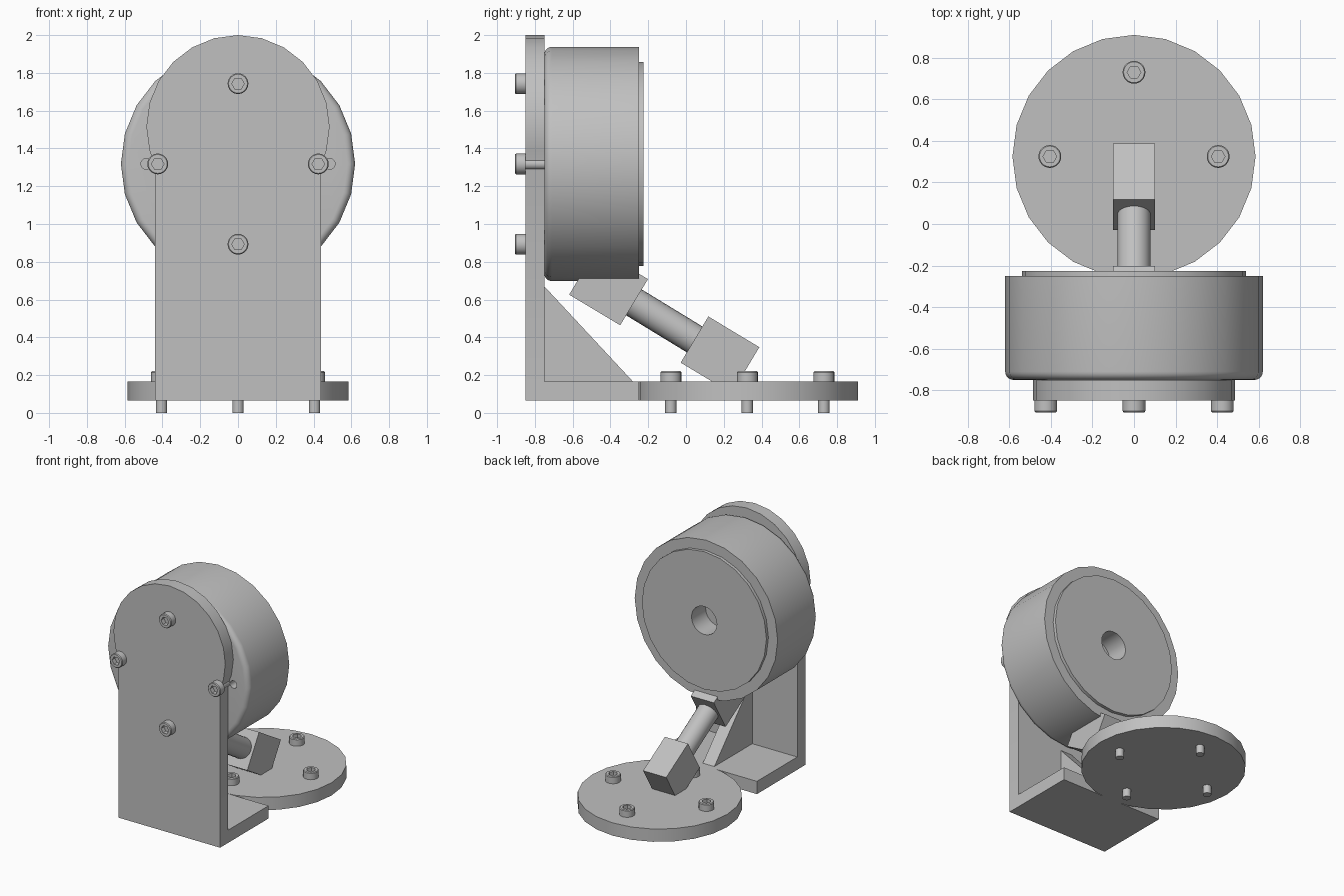
import bpy, bmesh
from math import radians, sin, cos, pi, degrees
from mathutils import Matrix, Vector

old = bpy.data.objects.get("Cube")
if old:
    bpy.data.objects.remove(old, do_unlink=True)

grey = bpy.data.materials.new("light_grey")
grey.use_nodes = True
colour = (0.53, 0.53, 0.53, 1)
grey.diffuse_color = colour
grey.node_tree.nodes["Principled BSDF"].inputs["Base Color"].default_value = colour

SIDES = 24
FACE_FRONT = Matrix.Rotation(radians(90), 4, "X")   # turns local z to -y


def smooth(ob):
    bpy.ops.object.select_all(action="DESELECT")
    ob.select_set(True)
    bpy.context.view_layer.objects.active = ob
    bpy.ops.object.shade_smooth_by_angle(angle=radians(30))


def finish(name, bm, matrix=Matrix()):
    bmesh.ops.recalc_face_normals(bm, faces=bm.faces)
    mesh = bpy.data.meshes.new(name)
    bm.to_mesh(mesh)
    bm.free()
    mesh.materials.append(grey)
    ob = bpy.data.objects.new(name, mesh)
    ob.matrix_world = matrix
    bpy.context.collection.objects.link(ob)
    smooth(ob)
    return ob


def lathe(name, profile, matrix=Matrix()):
    """Rings of (radius, height[, hexagonal]) joined up and capped at both ends."""
    bm = bmesh.new()
    rings = []
    for r, h, *hexagonal in profile:
        ring = []
        for i in range(SIDES):
            a = 2 * pi * i / SIDES
            rad = r
            if hexagonal:
                rad = r * cos(pi / 6) / cos(a % (pi / 3) - pi / 6)
            ring.append(bm.verts.new((rad * cos(a), rad * sin(a), h)))
        rings.append(ring)
    for lo, hi in zip(rings, rings[1:]):
        for i in range(SIDES):
            j = (i + 1) % SIDES
            bm.faces.new((lo[i], lo[j], hi[j], hi[i]))
    bm.faces.new(rings[0])
    bm.faces.new(rings[-1])
    return finish(name, bm, matrix)


def prism(name, points, offset):
    """Flat outline pushed along the offset vector."""
    bm = bmesh.new()
    face = bm.faces.new([bm.verts.new(p) for p in points])
    out = bmesh.ops.extrude_face_region(bm, geom=[face], use_keep_orig=True)
    verts = [g for g in out["geom"] if isinstance(g, bmesh.types.BMVert)]
    bmesh.ops.translate(bm, verts=verts, vec=offset)
    return finish(name, bm)


def box(name, size, matrix):
    bm = bmesh.new()
    bmesh.ops.create_cube(bm, size=1)
    bmesh.ops.scale(bm, verts=bm.verts, vec=size)
    return finish(name, bm, matrix)


# Upright bracket: round-headed plate, foot and gusset
W, HEAD_R, HEAD_Z = 0.44, 0.485, 1.515
neck = HEAD_Z - (HEAD_R ** 2 - W ** 2) ** 0.5
outline = [(-W, -0.85, 0.065), (W, -0.85, 0.065), (W, -0.85, neck)]
for deg in range(-15, 196, 15):
    a = radians(deg)
    outline.append((HEAD_R * cos(a), -0.85, HEAD_Z + HEAD_R * sin(a)))
outline.append((-W, -0.85, neck))
prism("bracket_plate", outline, (0, 0.1, 0))
box("bracket_foot", (2 * W, 0.5, 0.1), Matrix.Translation((0, -0.5, 0.115)))
prism("bracket_gusset", [(-0.05, -0.75, 0.165), (-0.05, -0.28, 0.165), (-0.05, -0.75, 0.67)],
      (0.1, 0, 0))

# Drum with rounded front rim, raised back cap and central bore
DRUM_Z = 1.318
rim = [(0.58 + 0.04 * cos(radians(d)), 0.71 + 0.04 * sin(radians(d))) for d in range(0, 91, 15)]
drum = lathe("drum", [(0.11, 0.4), (0.11, 0.225), (0.54, 0.225), (0.54, 0.25), (0.62, 0.25)] + rim,
             Matrix.Translation((0, 0, DRUM_Z)) @ FACE_FRONT)

# Small holes in the drum front, beside the plate
for side in (-1, 1):
    cutter = lathe("hole_cutter", [(0.029, 0.6), (0.029, 0.8)],
                   Matrix.Translation((side * 0.485, 0, DRUM_Z)) @ FACE_FRONT)
    cutter.hide_render = True
    mod = drum.modifiers.new("hole", "BOOLEAN")
    mod.operation, mod.solver, mod.object = "DIFFERENCE", "EXACT", cutter
    bpy.context.view_layer.objects.active = drum
    bpy.ops.object.modifier_apply(modifier=mod.name)
    bpy.data.objects.remove(cutter, do_unlink=True)
smooth(drum)

# Round base flange
BASE = Vector((0, 0.325, 0))
lathe("base_flange", [(0.585, 0.065), (0.585, 0.165)], Matrix.Translation(BASE))

# Slanted strut with a block at each end
top, low = Vector((0, -0.41, 0.667)), Vector((0, 0.18, 0.307))
tilt = Matrix.Rotation(radians(-31), 4, "X")
for name, spot in (("strut_upper_block", top), ("strut_lower_block", low)):
    box(name, (0.2, 0.315, 0.285), Matrix.Translation(spot) @ tilt)
half = (top - low).length / 2
lathe("strut_rod", [(0.08, -half), (0.08, half)],
      Matrix.Translation((top + low) / 2) @ (top - low).to_track_quat("Z", "Y").to_matrix().to_4x4())

# Socket-head bolts, four in the plate and four in the flange
BOLT = [(0.03, -0.165), (0.03, 0), (0.055, 0), (0.055, 0.05), (0.05, 0.056),
        (0.033, 0.056, True), (0.033, 0.02, True)]
for i, (dx, dy) in enumerate(((1, 0), (0, 1), (-1, 0), (0, -1))):
    lathe(f"plate_bolt_{i + 1}", BOLT,
          Matrix.Translation((dx * 0.425, -0.85, DRUM_Z + dy * 0.425)) @ FACE_FRONT)
    lathe(f"flange_bolt_{i + 1}", BOLT,
          Matrix.Translation(BASE + Vector((dx * 0.405, dy * 0.405, 0.165))))
